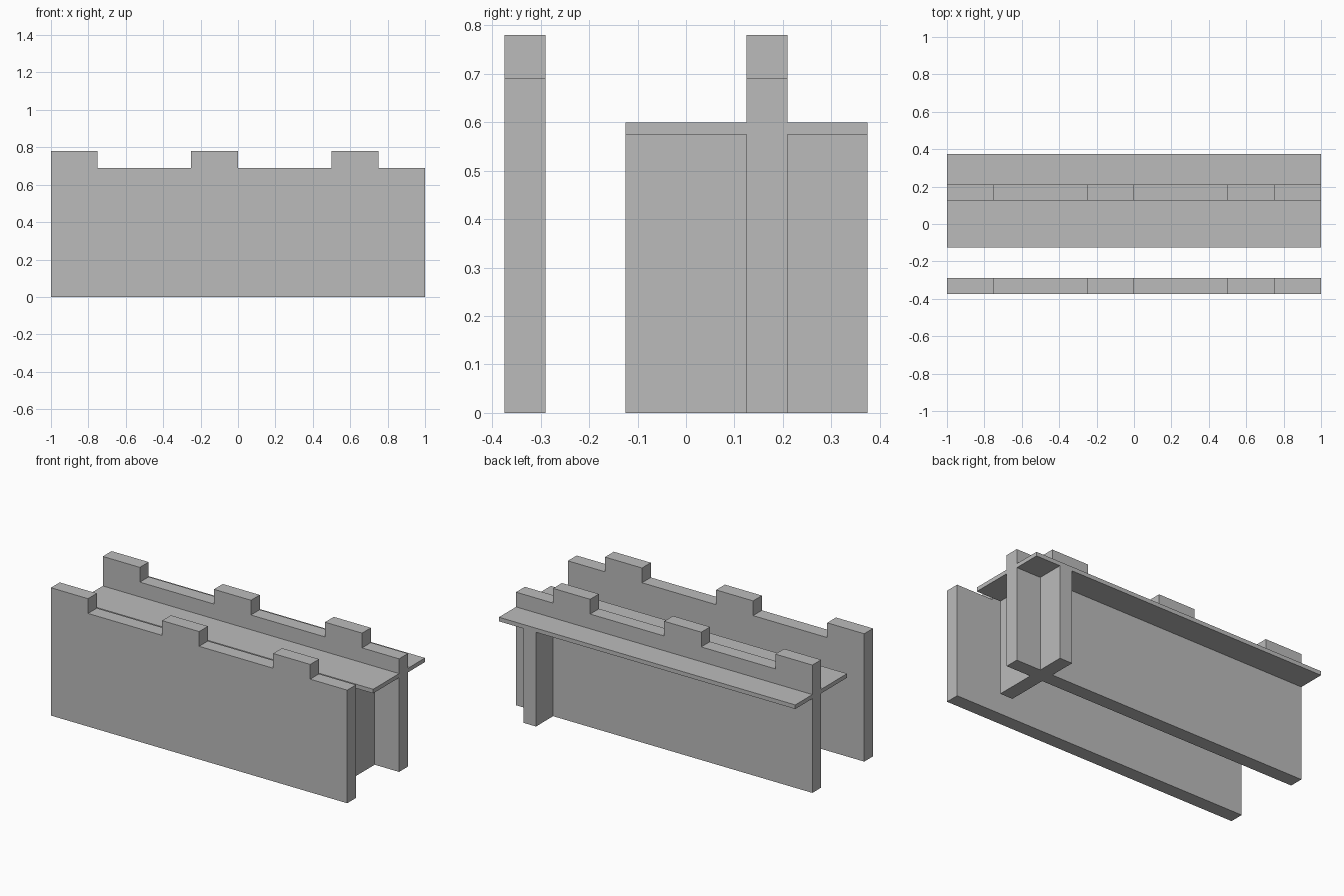
import bpy
import bmesh
from mathutils import Vector

cube = bpy.data.objects.get("Cube")
if cube:
    bpy.data.objects.remove(cube, do_unlink=True)

# One plain grey for everything
GREY = (0.5, 0.5, 0.5, 1.0)
stone = bpy.data.materials.new("grey stone")
stone.use_nodes = True
stone.diffuse_color = GREY
for node in stone.node_tree.nodes:
    if node.type == "BSDF_PRINCIPLED":
        node.inputs["Base Color"].default_value = GREY

THICK = 0.085
WALL_TOP, MERLON_TOP = 0.69, 0.78
MERLONS = [(-1, -0.75), (-0.25, 0), (0.5, 0.75)]


def extrude_profile(name, points, direction):
    """Extrude a closed outline into a flat-shaded solid."""
    bm = bmesh.new()
    face = bm.faces.new([bm.verts.new(p) for p in points])
    result = bmesh.ops.extrude_face_region(bm, geom=[face], use_keep_orig=True)
    moved = [g for g in result["geom"] if isinstance(g, bmesh.types.BMVert)]
    bmesh.ops.translate(bm, verts=moved, vec=Vector(direction))
    bmesh.ops.recalc_face_normals(bm, faces=bm.faces)
    mesh = bpy.data.meshes.new(name)
    bm.to_mesh(mesh)
    bm.free()
    mesh.materials.append(stone)
    obj = bpy.data.objects.new(name, mesh)
    bpy.context.collection.objects.link(obj)
    return obj


def box(name, x, y, z):
    outline = [(x[0], y[0], z[0]), (x[1], y[0], z[0]),
               (x[1], y[1], z[0]), (x[0], y[1], z[0])]
    return extrude_profile(name, outline, (0, 0, z[1] - z[0]))


def battlement_wall(name, y):
    """Full-length wall whose top steps up at each merlon."""
    outline = [(-1, 0)]
    for start, end in MERLONS:
        if start > -1:
            outline.append((start, WALL_TOP))
        outline += [(start, MERLON_TOP), (end, MERLON_TOP), (end, WALL_TOP)]
    outline += [(1, WALL_TOP), (1, 0)]
    return extrude_profile(name, [(px, y, pz) for px, pz in outline], (0, THICK, 0))


# Two parallel crenellated walls
battlement_wall("front_wall", -0.375)
battlement_wall("back_wall", 0.125)

# Walkway slab through the back wall, and the cross wall carrying it
box("walkway", (-1, 1), (-0.125, 0.375), (0.575, 0.6))
box("cross_wall", (0.75, 0.75 + THICK), (-0.125, 0.375), (0, 0.575))
